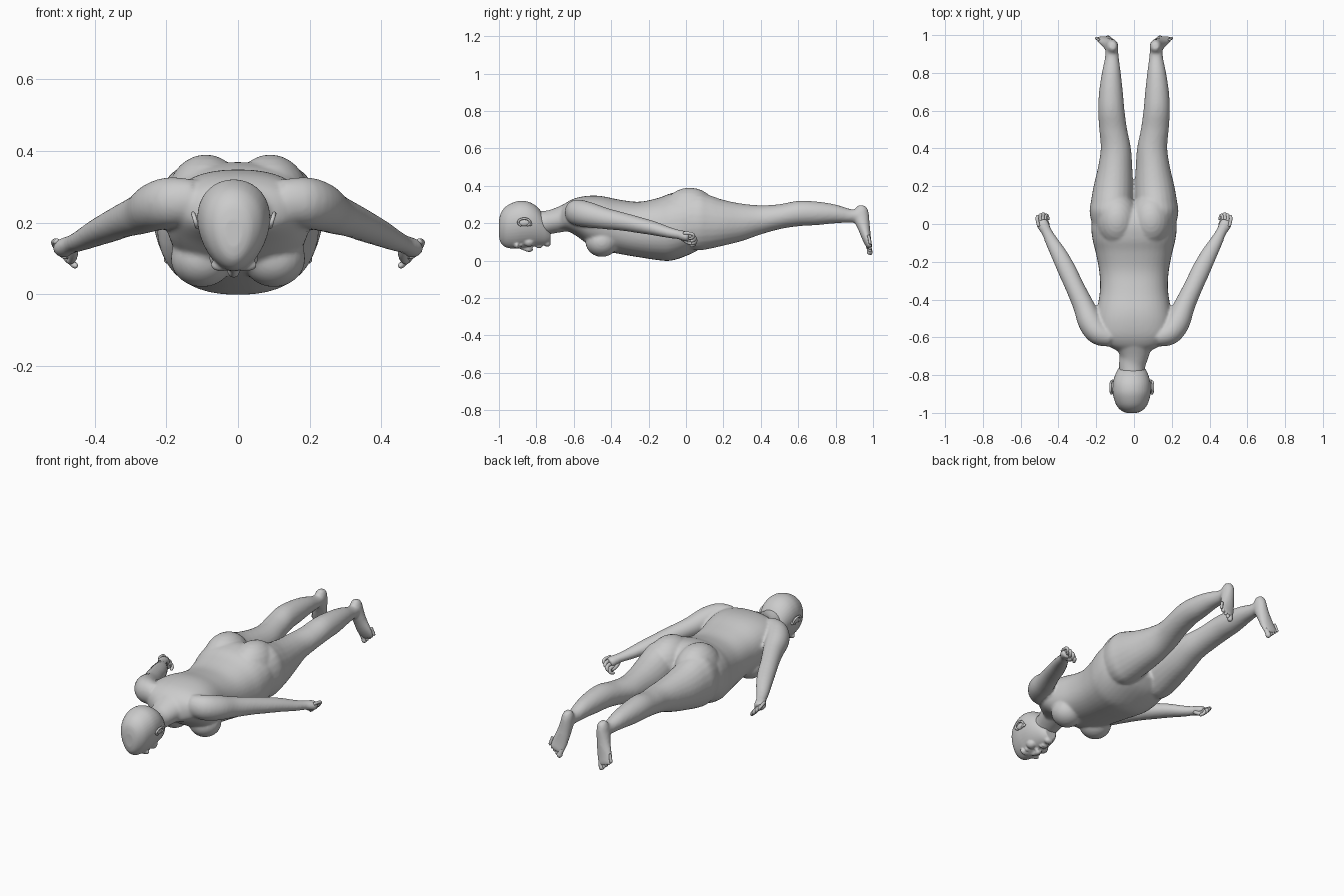
import bpy, bmesh, math
from mathutils import Vector, Matrix


def spline(rows, steps):
    """Catmull-Rom interpolation through rows of equal-length tuples."""
    out = []
    for i in range(len(rows) - 1):
        a, b, c, d = (rows[max(0, min(len(rows) - 1, i + k))] for k in (-1, 0, 1, 2))
        for s in range(steps):
            t = s / steps
            out.append([0.5 * (2 * q + (r - p) * t + (2 * p - 5 * q + 4 * r - u) * t * t
                               + (3 * q - p - 3 * r + u) * t ** 3)
                        for p, q, r, u in zip(a, b, c, d)])
    return out + [list(rows[-1])]


def tube(bm, rows, mirror=False, up=(0, 0, 1), axis=None, egg=0.0, power=1.0, seg=24, steps=4):
    """Loft elliptical rings (x, y, z, half width, half height) along a path."""
    rows = spline(rows, steps)
    for m in ((1, -1) if mirror else (1,)):
        rings = []
        for i, (x, y, z, w, h) in enumerate(rows):
            nxt, prv = rows[min(i + 1, len(rows) - 1)], rows[max(i - 1, 0)]
            t = Vector(axis) if axis else (Vector(nxt[:3]) - Vector(prv[:3])).normalized()
            side = t.cross(Vector(up)).normalized()
            top = side.cross(t)
            ring = []
            for k in range(seg):
                a = 2 * math.pi * k / seg
                ca, sa = math.cos(a), math.sin(a)
                ca2 = math.copysign(abs(ca) ** power, ca)
                sa2 = math.copysign(abs(sa) ** power, sa)
                p = Vector((x, y, z)) + side * w * ca2 * (1 + egg * sa) + top * h * sa2
                ring.append(bm.verts.new((p.x * m, p.y, p.z)))
            rings.append(ring)
        for r, q in zip(rings, rings[1:]):
            for k in range(seg):
                j = (k + 1) % seg
                bm.faces.new((r[k], r[j], q[j], q[k]))
        bm.faces.new(rings[0])
        bm.faces.new(rings[-1])


def slices(bm, rows, **kw):
    """Loft from slices (x, y, half width, bottom z, top z) facing along y."""
    tube(bm, [(x, y, (b + t) / 2, w, (t - b) / 2) for x, y, w, b, t in rows],
         axis=(0, 1, 0), **kw)


def ball(bm, c, r, mirror=False, cx=0.0):
    for m in ((1, -1) if mirror else (1,)):
        mat = Matrix.Translation((cx + c[0] * m, c[1], c[2])) @ Matrix.Diagonal((*r, 1))
        bmesh.ops.create_uvsphere(bm, u_segments=24, v_segments=14, radius=1, matrix=mat)


def finish(bm, name, voxel=0.0, smooth=0):
    bmesh.ops.recalc_face_normals(bm, faces=bm.faces)
    for f in bm.faces:
        f.smooth = True
    me = bpy.data.meshes.new(name)
    bm.to_mesh(me)
    bm.free()
    ob = bpy.data.objects.new(name, me)
    bpy.context.collection.objects.link(ob)
    if voxel:
        r = ob.modifiers.new("fuse", 'REMESH')
        r.mode, r.voxel_size, r.use_smooth_shade = 'VOXEL', voxel, True
        s = ob.modifiers.new("soften", 'SMOOTH')
        s.factor, s.iterations = 0.5, smooth
    return ob


HX = -0.012  # head sits slightly off centre

# Body: torso, neck, legs, feet and arms fused into one skin
bm = bmesh.new()
slices(bm, [(0, -.67, .09, .16, .28), (0, -.64, .145, .16, .31), (0, -.59, .185, .135, .335),
            (0, -.52, .2, .085, .347), (0, -.45, .195, .055, .345), (0, -.35, .18, .035, .325),
            (0, -.25, .184, .018, .315), (0, -.15, .203, .003, .335), (0, -.08, .22, 0, .36),
            (0, 0, .225, .025, .368), (0, .07, .2, .06, .34), (0, .12, .12, .11, .27)],
       power=.85, seg=40)
tube(bm, [(HX, -.84, .2, .062, .07), (-.01, -.75, .203, .07, .064), (0, -.69, .215, .08, .066),
          (0, -.6, .24, .12, .08)])
ball(bm, (.1, -.45, .1), (.088, .088, .08), True)          # breasts
ball(bm, (.09, .02, .25), (.115, .15, .14), True)           # buttocks
slices(bm, [(.115, -.03, .1, .07, .34), (.12, .06, .115, .055, .365), (.116, .12, .112, .062, .352),
            (.109, .2, .105, .08, .325), (.1, .3, .091, .105, .305), (.096, .4, .08, .14, .296),
            (.11, .5, .074, .168, .302), (.12, .6, .07, .184, .32), (.122, .7, .063, .19, .316),
            (.12, .8, .05, .2, .3), (.117, .88, .037, .203, .276), (.117, .93, .033, .205, .275)],
       mirror=True)
tube(bm, [(.113, .942, .295, .018, .02), (.114, .939, .27, .03, .036), (.118, .938, .23, .035, .042),
          (.13, .953, .17, .04, .032), (.146, .967, .115, .046, .023), (.157, .979, .08, .045, .016),
          (.162, .983, .065, .038, .011)], mirror=True, up=(0, 1, 0))
tube(bm, [(.12, -.6, .26, .05, .06), (.185, -.578, .257, .064, .07), (.23, -.52, .245, .066, .068),
          (.268, -.43, .225, .056, .057), (.315, -.33, .207, .05, .048), (.352, -.25, .19, .049, .043),
          (.392, -.17, .172, .044, .037), (.437, -.09, .15, .034, .029), (.463, -.04, .14, .028, .025),
          (.482, -.005, .131, .033, .027), (.49, .018, .125, .028, .024)], mirror=True)
finish(bm, "body", .008, 6)

# Head: skull loft with brow, nose, lips and chin
bm = bmesh.new()
slices(bm, [(HX, -1.0, .025, .13, .21), (HX, -.99, .052, .095, .255), (HX, -.96, .08, .07, .292),
            (HX, -.91, .097, .064, .316), (HX, -.87, .1, .068, .32), (HX, -.83, .096, .073, .31),
            (HX, -.79, .083, .077, .282), (HX, -.75, .06, .083, .225), (HX, -.725, .035, .096, .165)],
       egg=.16, seg=40)
ball(bm, (.035, -.905, .082), (.03, .014, .018), True, HX)   # brows
ball(bm, (.036, -.88, .088), (.018, .011, .014), True, HX)   # eyes
ball(bm, (.04, -.84, .1), (.028, .03, .026), True, HX)       # cheeks
tube(bm, [(HX, -.895, .078, .009, .01), (HX, -.86, .066, .011, .014), (HX, -.835, .06, .016, .014),
          (HX, -.822, .066, .012, .01)])
ball(bm, (.012, -.83, .07), (.009, .011, .01), True, HX)     # nostrils
ball(bm, (0, -.792, .076), (.024, .008, .011), cx=HX)        # upper lip
ball(bm, (0, -.777, .078), (.021, .008, .011), cx=HX)        # lower lip
ball(bm, (0, -.742, .092), (.026, .02, .018), cx=HX)         # chin
finish(bm, "head", .005, 4)

# Ears: a curved rim around a shallow bowl
for s, label in ((1, "left"), (-1, "right")):
    bm = bmesh.new()
    rim = []
    for k in range(9):
        a = math.radians(-150 + 300 * k / 8)
        rim.append((HX + s * (.107 + .006 * math.cos(a)), -.865 - .032 * math.sin(a),
                    .205 + .02 * math.cos(a), .006, .006))
    tube(bm, rim, up=(1, 0, 0), seg=10)
    ball(bm, (HX + s * .1, -.865, .203), (.011, .03, .019))
    ball(bm, (HX + s * .1, -.833, .195), (.008, .011, .009))
    finish(bm, "ear_" + label)

# Fingers: four curled fingers and a thumb on each hand
bm = bmesh.new()
for i in range(4):
    x, z = .512 - .014 * i, .147 - .013 * i
    r = (.0085, .01, .0105, .0095)[i]
    y = (.012, .018, .022, .018)[i]
    tube(bm, [(x - .008, y - .025, z, r, r), (x, y + .008, z - .001, r, r),
              (x - .001, y + .027, z - .008, r, r), (x - .009, y + .026, z - .022, r * .95, r * .95),
              (x - .016, y + .01, z - .028, r * .85, r * .85), (x - .018, y + .003, z - .028, .003, .003)],
         mirror=True, up=(.7, 0, .7), seg=12)
tube(bm, [(.46, -.035, .132, .012, .012), (.459, -.012, .113, .013, .012), (.462, .01, .099, .011, .011),
          (.47, .028, .092, .009, .009), (.474, .034, .091, .003, .003)], mirror=True, seg=12)
finish(bm, "fingers")

# Toes: a row stepping from the big toe out to the little toe
bm = bmesh.new()
for i in range(5):
    t = i / 4
    r = .015 if i == 0 else .0105 - .0006 * i
    x, z = .137 + .06 * t, .046 + .055 * t
    tube(bm, [(x - .009, .975, z + .035, r, r * .9), (x - .003, .981, z + .012, r, r * .9),
              (x + .001, .983, z - .002, r * 1.05, r), (x + .003, .985, z - .011, r * .7, r * .7),
              (x + .004, .985, z - .014, r * .2, r * .2)], mirror=True, up=(0, 1, 0), seg=12)
finish(bm, "toes")
